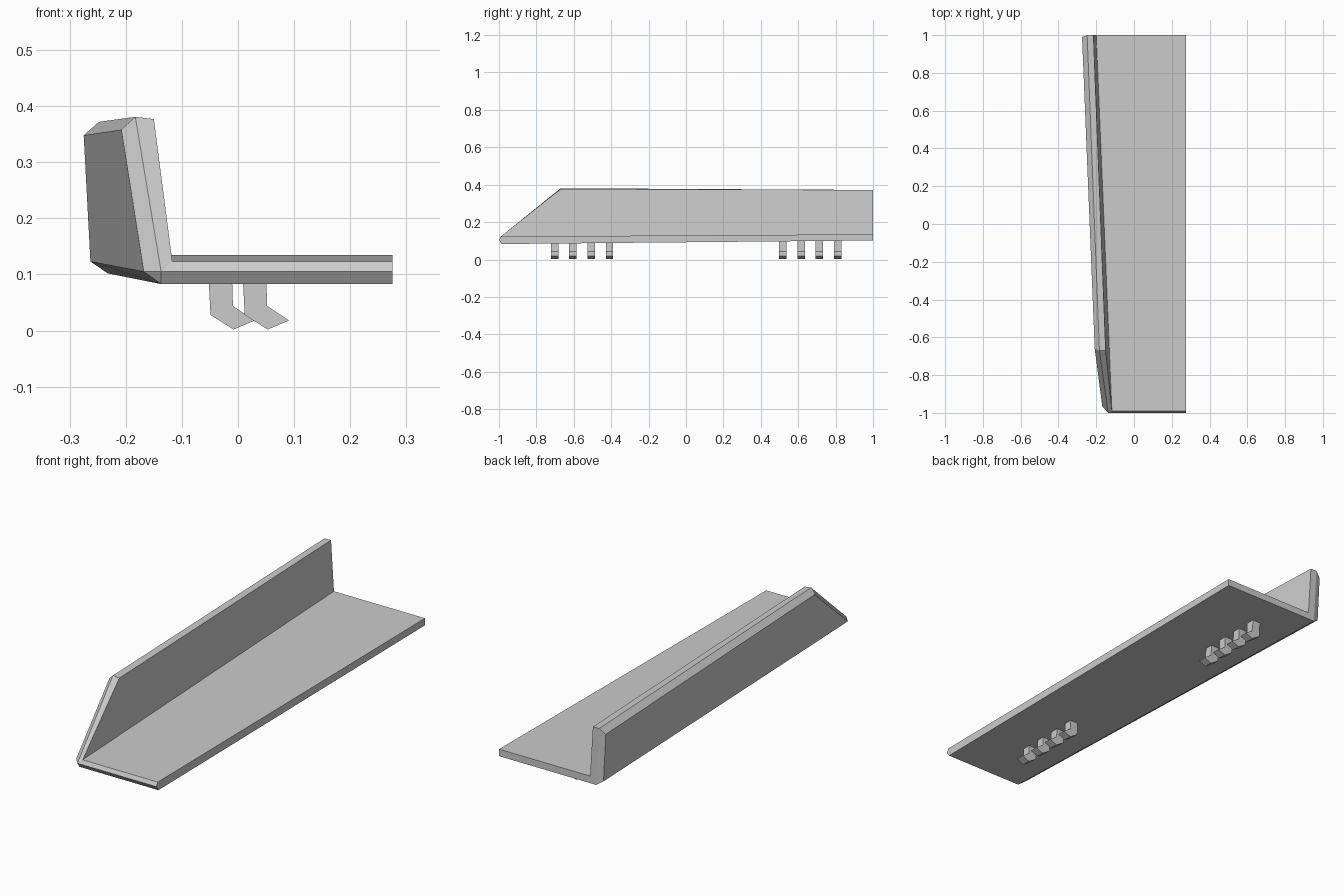
import bpy

if "Cube" in bpy.data.objects:
    bpy.data.objects.remove(bpy.data.objects["Cube"])


def make_object(name, verts, faces):
    mesh = bpy.data.meshes.new(name)
    mesh.from_pydata(verts, [], faces)
    mesh.update()
    obj = bpy.data.objects.new(name, mesh)
    bpy.context.collection.objects.link(obj)
    # consistent outward normals
    import bmesh
    bm = bmesh.new()
    bm.from_mesh(mesh)
    bmesh.ops.recalc_face_normals(bm, faces=bm.faces)
    bm.to_mesh(mesh)
    bm.free()
    return obj


# L-shaped panel: back section, slanted front section, front ridge points
back = [(0.275, 1, 0.135), (-0.2, 1, 0.135), (-0.215, 1, 0.372), (-0.248, 1, 0.372),
        (-0.275, 0.99, 0.348), (-0.263, 0.99, 0.123), (-0.232, 1, 0.102), (0.275, 1, 0.102)]
front = [(0.275, -0.99, 0.123), (-0.117, -0.99, 0.123), (-0.15, -0.67, 0.377), (-0.183, -0.67, 0.381),
         (-0.208, -0.66, 0.358), (-0.168, -0.965, 0.105), (-0.137, -0.985, 0.083), (0.275, -0.985, 0.083)]
ridge = [(0.275, -1, 0.105), (-0.137, -1, 0.105)]
faces = [(i, i + 1, i + 9, i + 8) for i in range(7)]           # long strips
faces += [(0, 8, 16, 15, 7)]                                   # right edge
faces += [(0, 1, 6, 7), (1, 2, 3, 6), (3, 4, 5, 6)]            # back cap
faces += [(8, 9, 17, 16), (9, 10, 11, 17), (11, 12, 13, 17),   # bevelled front rim
          (13, 14, 17), (14, 15, 16, 17)]
make_object("angled_panel", back + front + ridge, faces)

# Bent hooks underneath, four near each end
hook_profile = [(-0.053, 0.105), (-0.049, 0.028), (-0.008, 0.002),
                (0.03, 0.018), (-0.009, 0.044), (-0.011, 0.105)]


def hook(name, x, y, width=0.04):
    n = len(hook_profile)
    verts = [(px + x, y + s * width / 2, pz) for s in (-1, 1) for px, pz in hook_profile]
    faces = [(i, (i + 1) % n, (i + 1) % n + n, i + n) for i in range(n)]
    for o in (0, n):
        faces += [(o, o + 1, o + 4, o + 5), (o + 1, o + 2, o + 3, o + 4)]
    make_object(name, verts, faces)


for group, x, y0 in (("front", 0.061, -0.703), ("rear", 0.0, 0.517)):
    for i in range(4):
        hook(f"{group}_hook_{i + 1}", x, y0 + i * 0.098)
